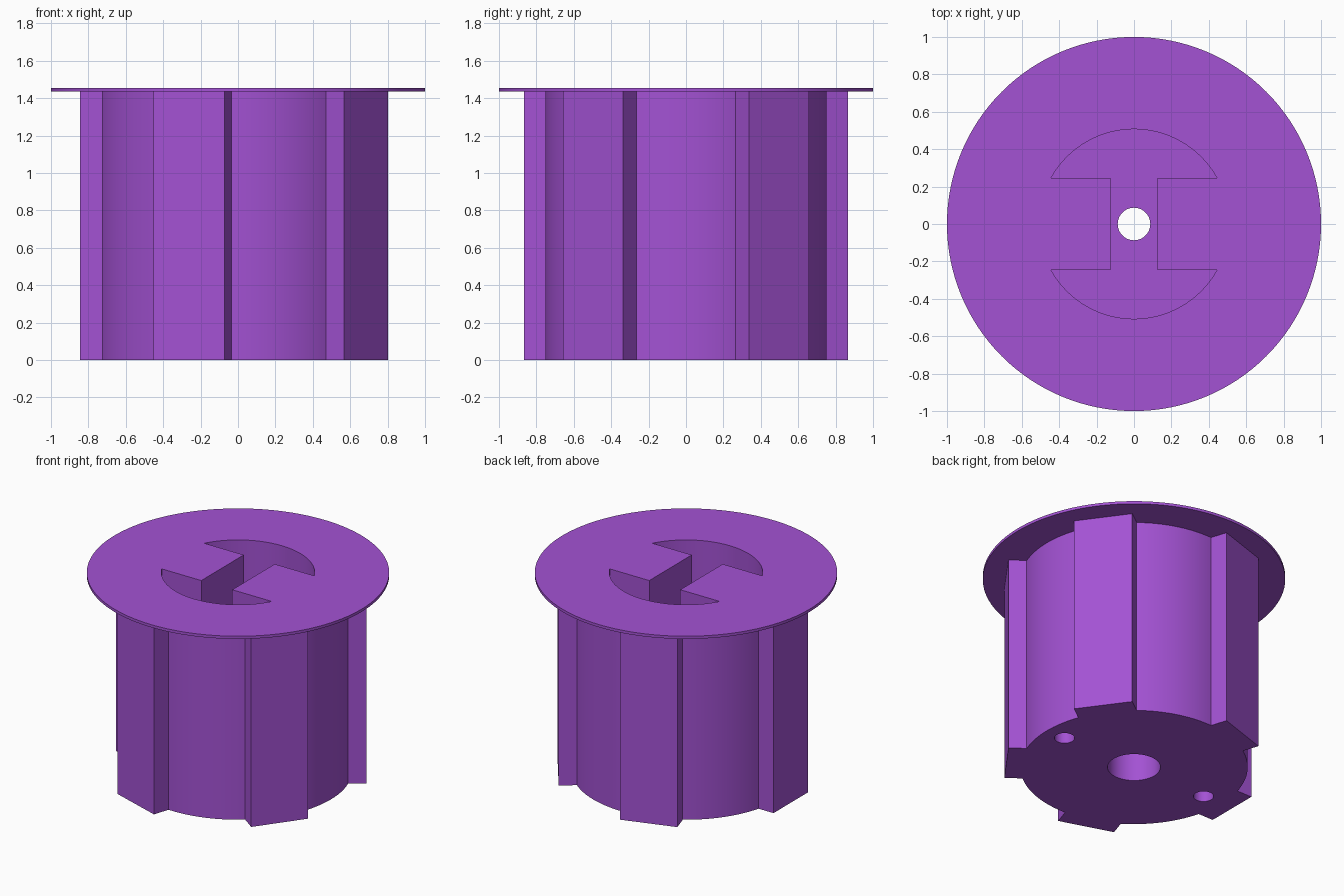
import bpy, bmesh, math

if "Cube" in bpy.data.objects:
    bpy.data.objects.remove(bpy.data.objects["Cube"])

TEETH = 5
CORE_R, TOOTH_FACE, TOOTH_HALF = 0.752, 0.846, 0.199
FLANGE_Z, TOP_Z = 1.435, 1.455
POCKET_FLOOR = 0.75

purple = bpy.data.materials.new("purple plastic")
purple.diffuse_color = (0.367, 0.084, 0.655, 1)
purple.use_nodes = True
purple.node_tree.nodes["Principled BSDF"].inputs["Base Color"].default_value = purple.diffuse_color


def arc(r, a0, a1, n):
    """Points on a circular arc, both ends included."""
    return [(r * math.cos(a0 + (a1 - a0) * i / n),
             r * math.sin(a0 + (a1 - a0) * i / n)) for i in range(n + 1)]


def prism(name, outline, z0, z1):
    """Extrude a closed outline from z0 to z1."""
    bm = bmesh.new()
    face = bm.faces.new([bm.verts.new((x, y, z0)) for x, y in outline])
    ext = bmesh.ops.extrude_face_region(bm, geom=[face])
    for v in ext["geom"]:
        if isinstance(v, bmesh.types.BMVert):
            v.co.z = z1
    bmesh.ops.recalc_face_normals(bm, faces=bm.faces)
    mesh = bpy.data.meshes.new(name)
    bm.to_mesh(mesh)
    bm.free()
    mesh.materials.append(purple)
    obj = bpy.data.objects.new(name, mesh)
    bpy.context.collection.objects.link(obj)
    return obj


def cylinder(name, r, z0, z1, n, x=0):
    circle = arc(r, 0, math.tau, n)[:-1]
    return prism(name, [(px + x, py) for px, py in circle], z0, z1)


def combine(target, other, operation):
    """Boolean the other part into the target and discard it."""
    mod = target.modifiers.new("boolean", 'BOOLEAN')
    mod.operation, mod.solver, mod.object = operation, 'EXACT', other
    bpy.context.view_layer.objects.active = target
    bpy.ops.object.modifier_apply(modifier=mod.name)
    bpy.data.objects.remove(other)


# Core with five flat-faced ribs, one of them pointing to -x
outline = []
base_a = math.asin(TOOTH_HALF / CORE_R)
step = math.tau / TEETH
for k in range(TEETH):
    a = math.pi + k * step
    c, s = math.cos(a), math.sin(a)
    for t in (-TOOTH_HALF, TOOTH_HALF):
        outline.append((TOOTH_FACE * c - t * s, TOOTH_FACE * s + t * c))
    outline += arc(CORE_R, a + base_a, a + step - base_a, 20)
hub = prism("ribbed_hub", outline, 0, FLANGE_Z + 0.01)

# Thin top flange
combine(hub, cylinder("flange", 1.0, FLANGE_Z, TOP_Z, 128), 'UNION')

# Finger pocket: two circle segments joined by a narrow neck
seg = math.asin(0.245 / 0.507)
upper = [(0.125, 0.245)] + arc(0.507, seg, math.pi - seg, 40) + [(-0.125, 0.245)]
pocket = upper + [(-x, -y) for x, y in upper]
combine(hub, prism("pocket", pocket, POCKET_FLOOR, TOP_Z + 0.1), 'DIFFERENCE')

# Centre bore, wider from below, and two small pin holes
combine(hub, cylinder("bore", 0.087, -0.1, TOP_Z + 0.1, 48), 'DIFFERENCE')
combine(hub, cylinder("wide_bore", 0.175, -0.1, 0.4, 48), 'DIFFERENCE')
for x in (-0.6, 0.6):
    combine(hub, cylinder("pin_hole", 0.067, -0.1, 0.4, 32, x), 'DIFFERENCE')

# Smooth the round walls, keep the corners crisp
bpy.ops.object.select_all(action='DESELECT')
hub.select_set(True)
bpy.context.view_layer.objects.active = hub
bpy.ops.object.shade_smooth_by_angle(angle=math.radians(25))
